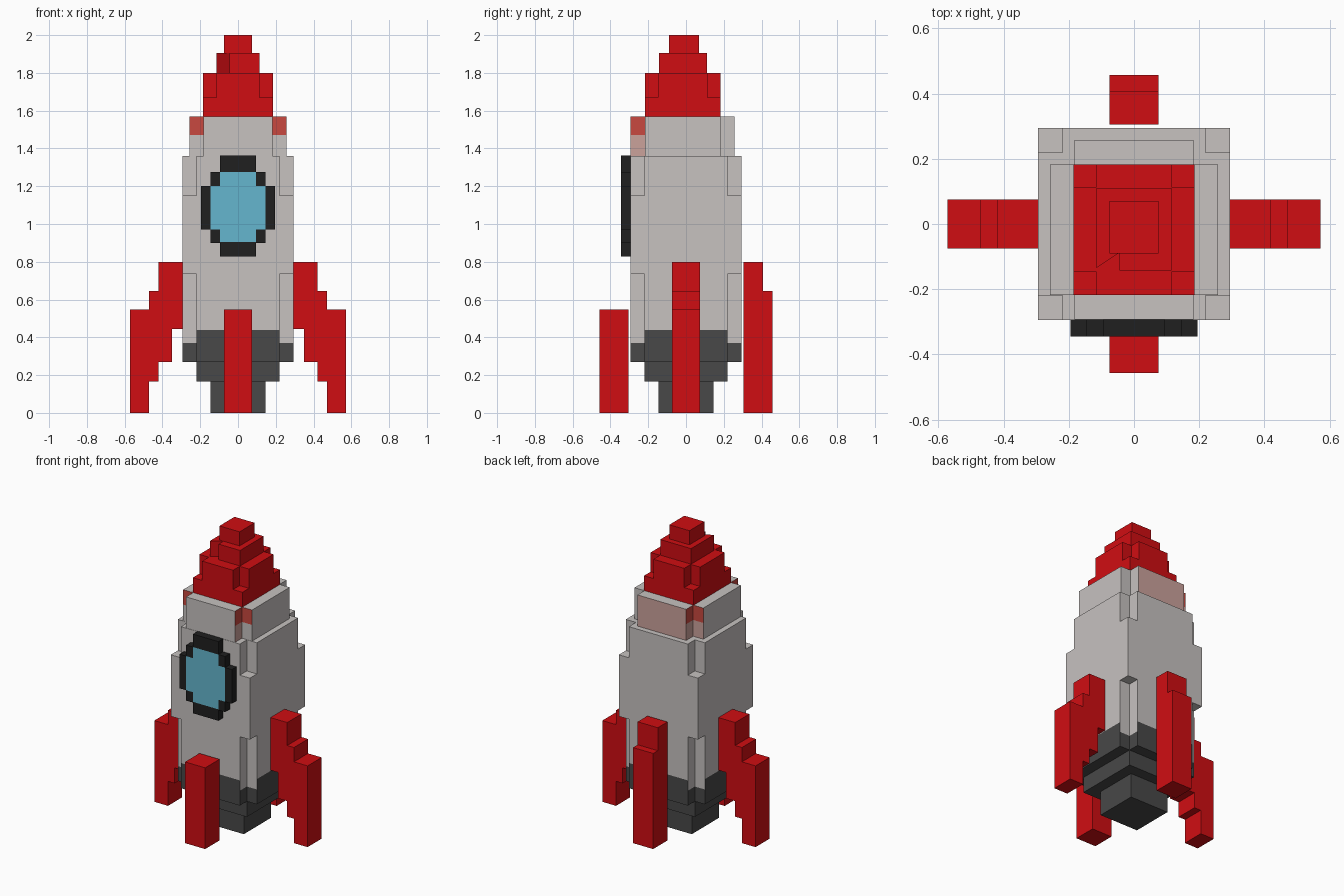
import bpy, bmesh

if "Cube" in bpy.data.objects:
    bpy.data.objects.remove(bpy.data.objects["Cube"])

# Flat colours (linear)
def mat(name, r, g, b):
    m = bpy.data.materials.new(name)
    m.diffuse_color = (r, g, b, 1)
    m.use_nodes = True
    m.node_tree.nodes["Principled BSDF"].inputs["Base Color"].default_value = m.diffuse_color
    return m

RED = mat("red", 0.63, 0.004, 0.006)
GREY = mat("light_grey", 0.57, 0.54, 0.53)
DARK = mat("dark_grey", 0.065, 0.065, 0.065)
BLACK = mat("black", 0.014, 0.014, 0.014)
BLUE = mat("glass_blue", 0.13, 0.47, 0.62)
ROSE = mat("rose_red", 0.58, 0.065, 0.05)
PINK = mat("pale_pink", 0.60, 0.36, 0.33)

def rect(x0, x1, y0, y1):
    return [(x0, y0), (x1, y0), (x1, y1), (x0, y1)]

def plus(x0, x1, y0, y1, n):
    """Rectangle with a square notch of size n at each corner."""
    return [(x0 + n, y0), (x1 - n, y0), (x1 - n, y0 + n), (x1, y0 + n),
            (x1, y1 - n), (x1 - n, y1 - n), (x1 - n, y1), (x0 + n, y1),
            (x0 + n, y1 - n), (x0, y1 - n), (x0, y0 + n), (x0 + n, y0 + n)]

def prism(name, layers, mats, axis="z", cuts=(), rule=None):
    """Extrude each (outline, low, high) layer along an axis, joined in one object."""
    bm = bmesh.new()
    for pts, lo, hi in layers:
        place = {"z": lambda u, v: (u, v, lo), "y": lambda u, v: (u, lo, v)}[axis]
        f = bm.faces.new([bm.verts.new(place(u, v)) for u, v in pts])
        ext = bmesh.ops.extrude_face_region(bm, geom=[f], use_keep_orig=True)
        vs = [e for e in ext["geom"] if isinstance(e, bmesh.types.BMVert)]
        vec = (0, 0, hi - lo) if axis == "z" else (0, hi - lo, 0)
        bmesh.ops.translate(bm, verts=vs, vec=vec)
    for z in cuts:
        bmesh.ops.bisect_plane(bm, geom=bm.verts[:] + bm.edges[:] + bm.faces[:],
                               plane_co=(0, 0, z), plane_no=(0, 0, 1))
    bmesh.ops.recalc_face_normals(bm, faces=bm.faces[:])
    if rule:
        for f in bm.faces:
            f.material_index = rule(f.calc_center_median(), f.normal)
    me = bpy.data.meshes.new(name)
    bm.to_mesh(me)
    bm.free()
    for m in mats:
        me.materials.append(m)
    ob = bpy.data.objects.new(name, me)
    bpy.context.collection.objects.link(ob)
    return ob

# Engine nozzle
prism("engine_nozzle", [(rect(-.145, .145, -.145, .145), 0, .165),
                        (rect(-.22, .22, -.22, .22), .165, .27)], [DARK])

# Hull: square middle, notched corners above and below, dark skirt at the base
def hull_rule(c, n):
    if n.z < -.5 and c.z < .3:
        return 1
    outer = max(abs(c.x), abs(c.y)) > .29 and min(abs(c.x), abs(c.y)) < .2
    return 1 if c.z < (.44 if outer else .37) else 0

B = .295
prism("hull", [(plus(-B, B, -B, B, .075), .27, .735),
               (rect(-B, B, -B, B), .735, 1.15),
               (plus(-B, B, -B, B, .075), 1.15, 1.36)],
      [GREY, DARK], cuts=(.37, .44), rule=hull_rule)

# Shoulder below the nose, with tinted corner notches and back
def shoulder_rule(c, n):
    if abs(n.z) > .5:
        return 0
    if n.y > .5 and c.y > .25:
        return 2
    notch = min(abs(c.x), abs(c.y + .018)) > .15
    if notch and (c.y < 0 or c.x < 0):
        if c.z > 1.47:
            return 1
        return 2 if abs(n.x) > .5 or c.y > 0 else 0
    return 0

prism("shoulder", [(plus(-.257, .257, -.293, .258, .075), 1.36, 1.57)],
      [GREY, ROSE, PINK], cuts=(1.47,), rule=shoulder_rule)

# Stepped nose
prism("nose", [(rect(-.185, .185, -.217, .183), 1.57, 1.67),
               (plus(-.185, .185, -.217, .183, .07), 1.67, 1.80),
               ([(.115, .11), (-.115, .11), (-.115, -.135), (-.045, -.088),
                 (-.045, -.142), (.115, -.142)], 1.80, 1.905),
               (rect(-.075, .075, -.09, .07), 1.905, 2.0)], [RED])

# Round-stepped window: frame bars around a flush pane
F0, F1 = -.345, -.293
frame = []
for z0, z1 in ((.828, .905), (1.275, 1.362)):
    frame.append((rect(-.095, .095, z0, z1), F0, F1))
for s in (-1, 1):
    side = [(.145, .97), (.195, .97), (.195, 1.20), (.145, 1.20)]
    frame.append(([(s * x, z) for x, z in side], F0, F1))
    for z0, z1 in ((.90, .97), (1.20, 1.275)):
        xs = sorted((s * .095, s * .145))
        frame.append((rect(xs[0], xs[1], z0, z1), F0, F1))
prism("window_frame", frame, [BLACK], axis="y")
prism("window_glass", [([(-.095, .905), (.095, .905), (.095, .97), (.145, .97),
                         (.145, 1.20), (.095, 1.20), (.095, 1.275), (-.095, 1.275),
                         (-.095, 1.20), (-.145, 1.20), (-.145, .97), (-.095, .97)],
                        F0, F0 + .009)], [BLUE], axis="y")

# Stepped side fins, mirrored
fin = [(.295, .445), (.35, .445), (.35, .27), (.42, .27), (.42, .165), (.47, .165),
       (.47, 0), (.572, 0), (.572, .548), (.47, .548), (.47, .645), (.42, .645),
       (.42, .80), (.295, .80)]
for name, s in (("left_fin", -1), ("right_fin", 1)):
    prism(name, [([(s * x, z) for x, z in fin], -.075, .075)], [RED], axis="y")

# Front and back fins
prism("front_fin", [(rect(-.075, .075, -.457, -.305), 0, .548)], [RED])
prism("back_fin", [(rect(-.075, .075, .305, .457), 0, .645),
                   (rect(-.075, .075, .305, .408), .645, .80)], [RED])
